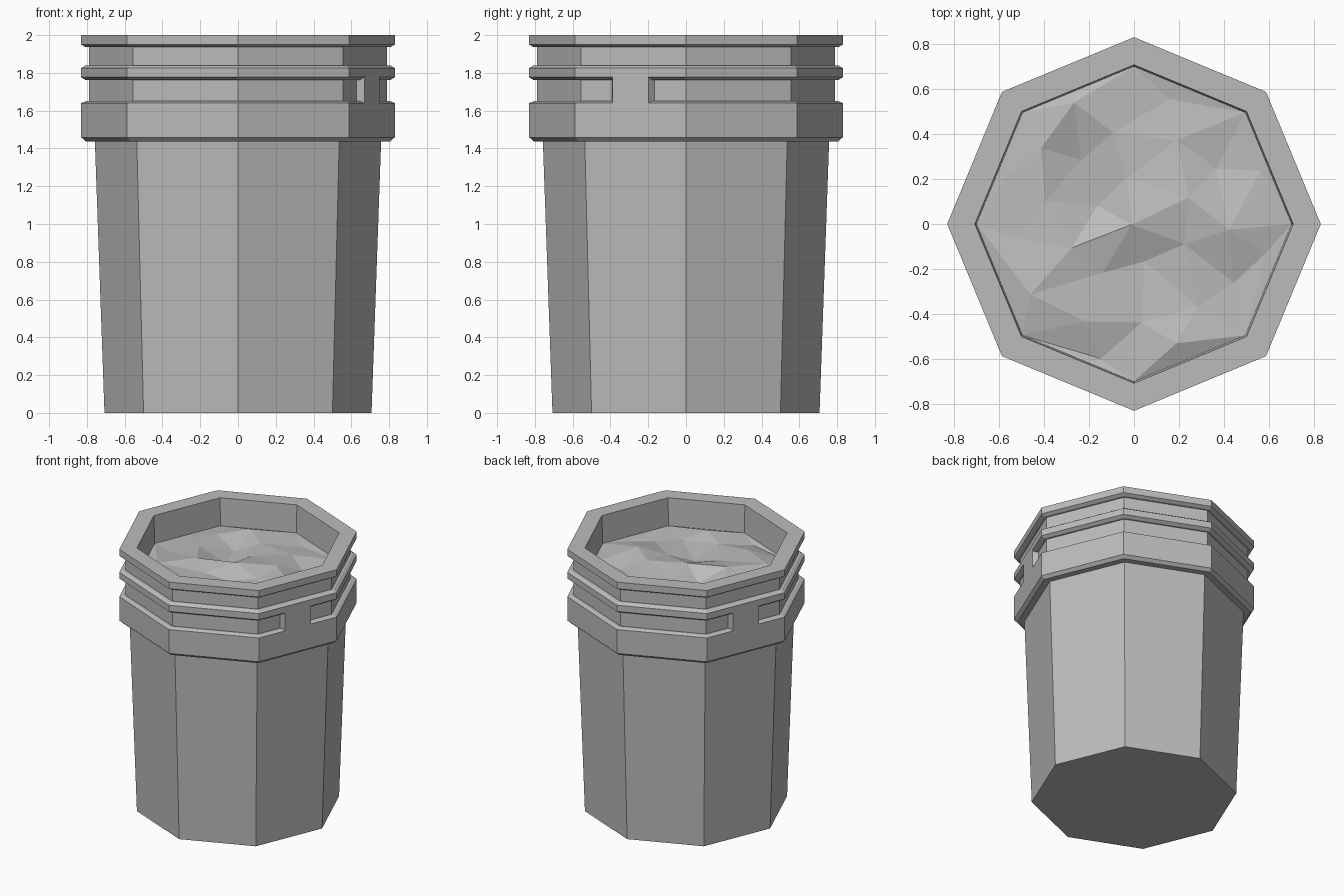
import bpy, bmesh, math, random
from mathutils import Vector
from mathutils.geometry import delaunay_2d_cdt

SIDES = 8
random.seed(7)

if "Cube" in bpy.data.objects:
    bpy.data.objects.remove(bpy.data.objects["Cube"], do_unlink=True)

grey = bpy.data.materials.new("plain grey")
grey.use_nodes = True
grey.diffuse_color = (0.5, 0.5, 0.5, 1)
grey.node_tree.nodes["Principled BSDF"].inputs["Base Color"].default_value = (0.5, 0.5, 0.5, 1)


def finish(name, bm, fix_normals=True):
    """Turn a bmesh into a flat-shaded grey object."""
    if fix_normals:
        bmesh.ops.recalc_face_normals(bm, faces=bm.faces)
    mesh = bpy.data.meshes.new(name)
    bm.to_mesh(mesh)
    bm.free()
    mesh.materials.append(grey)
    obj = bpy.data.objects.new(name, mesh)
    bpy.context.collection.objects.link(obj)
    return obj


def ring(bm, radius, z):
    angles = [math.tau * i / SIDES for i in range(SIDES)]
    return [bm.verts.new((radius * math.cos(a), radius * math.sin(a), z)) for a in angles]


def lathe(name, profile, closed=False, caps=False):
    """Turn a (radius, height) profile into an eight-sided part."""
    bm = bmesh.new()
    rings = [ring(bm, r, z) for r, z in profile]
    pairs = list(zip(rings, rings[1:]))
    if closed:
        pairs.append((rings[-1], rings[0]))
    for low, high in pairs:
        for i in range(SIDES):
            j = (i + 1) % SIDES
            bm.faces.new((low[i], low[j], high[j], high[i]))
    if caps:
        bm.faces.new(rings[0])
        bm.faces.new(rings[-1])
    return finish(name, bm)


# Tapered pail body with a closed bottom
lathe("pail_body", [(0.707, 0), (0.758, 1.445)], caps=True)

# Ribbed collar: skirt, middle rib and rim, with the inner wall
OUT, CHAMFER, GROOVE = 0.83, 0.806, 0.788
lathe("ribbed_collar", [
    (0.75, 1.438), (CHAMFER, 1.438), (OUT, 1.459), (OUT, 1.64),
    (CHAMFER, 1.65), (GROOVE, 1.65), (GROOVE, 1.762), (CHAMFER, 1.762),
    (OUT, 1.777), (OUT, 1.825), (CHAMFER, 1.84), (GROOVE, 1.84),
    (GROOVE, 1.936), (CHAMFER, 1.936), (OUT, 1.95), (OUT, 2.0),
    (0.707, 2.0), (0.697, 1.7),
], closed=True)

# Handle tabs bridging the lower groove on two opposite sides
APOTHEM = OUT * math.cos(math.pi / SIDES)


def groove_tab(name, angle):
    normal = Vector((math.cos(angle), math.sin(angle), 0))
    tangent = Vector((-normal.y, normal.x, 0))
    outline = [(APOTHEM, -0.103), (APOTHEM, 0.103), (0.72, 0.125), (0.72, -0.125)]
    bm = bmesh.new()
    low, high = [[bm.verts.new(normal * d + tangent * t + Vector((0, 0, z)))
                  for d, t in outline] for z in (1.64, 1.777)]
    bm.faces.new(low)
    bm.faces.new(high)
    for i in range(4):
        j = (i + 1) % 4
        bm.faces.new((low[i], low[j], high[j], high[i]))
    finish(name, bm)


groove_tab("left_tab", -math.pi / SIDES)
groove_tab("right_tab", math.pi - math.pi / SIDES)

# Uneven faceted filling inside the rim
FILL_RADIUS, FILL_HEIGHT = 0.70, 1.79
points = [Vector((FILL_RADIUS * math.cos(math.tau * i / SIDES),
                  FILL_RADIUS * math.sin(math.tau * i / SIDES))) for i in range(SIDES)]
for _ in range(3000):
    p = Vector((random.uniform(-0.62, 0.62), random.uniform(-0.62, 0.62)))
    if p.length < 0.62 and all((p - q).length > 0.17 for q in points):
        points.append(p)
coords, _, triangles, *_ = delaunay_2d_cdt(points, [], [], 0, 0.001)
bm = bmesh.new()
verts = []
for p in coords:
    bump = random.uniform(-0.045, 0.045) if p.length < 0.65 else 0
    verts.append(bm.verts.new((p.x, p.y, FILL_HEIGHT + bump)))
for tri in triangles:
    bm.faces.new([verts[i] for i in tri])
for face in bm.faces:
    face.normal_update()
    if face.normal.z < 0:
        face.normal_flip()
finish("filling_surface", bm, fix_normals=False)
